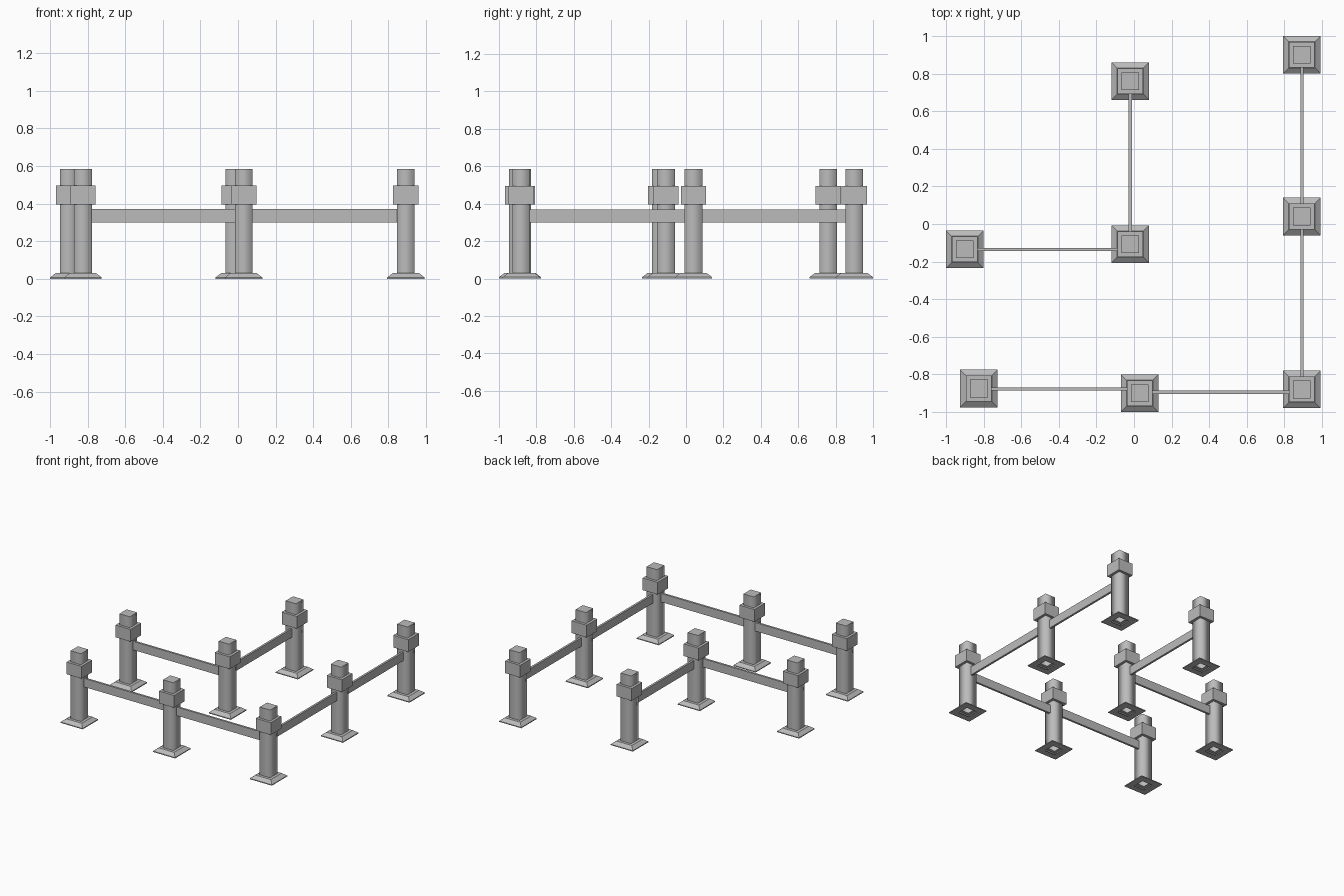
import bpy
import bmesh

cube = bpy.data.objects.get("Cube")
if cube:
    bpy.data.objects.remove(cube, do_unlink=True)

stone = bpy.data.materials.new("stone_grey")
stone.use_nodes = True
GREY = (0.5, 0.5, 0.5, 1)
stone.diffuse_color = GREY
stone.node_tree.nodes["Principled BSDF"].inputs["Base Color"].default_value = GREY

SHAFT, COLLAR, BASE = 0.047, 0.068, 0.1
# Half width and height, from the underside opening up to the cap
PROFILE = [(SHAFT, 0), (BASE, 0), (BASE, 0.007), (0.07, 0.03), (SHAFT, 0.03),
           (SHAFT, 0.395), (COLLAR, 0.395), (COLLAR, 0.495), (SHAFT, 0.495),
           (SHAFT, 0.585)]
CORNERS = [(-1, -1), (1, -1), (1, 1), (-1, 1)]


def finish(name, bm, location=(0, 0, 0)):
    mesh = bpy.data.meshes.new(name)
    bm.to_mesh(mesh)
    bm.free()
    mesh.materials.append(stone)
    obj = bpy.data.objects.new(name, mesh)
    obj.location = location
    bpy.context.collection.objects.link(obj)
    return obj


def make_post(name, x, y):
    """Square post: flared foot, shaft, collar and cap in one skin."""
    bm = bmesh.new()
    rings = [[bm.verts.new((cx * r, cy * r, z)) for cx, cy in CORNERS]
             for r, z in PROFILE]
    for low, high in zip(rings, rings[1:]):
        for i in range(4):
            j = (i + 1) % 4
            face = bm.faces.new((low[i], low[j], high[j], high[i]))
            # Shaft and cap walls are softly shaded round their corners
            wall = abs(low[i].co.x) == abs(high[i].co.x)
            face.smooth = wall and abs(abs(low[i].co.x) - SHAFT) < 0.001
    bm.faces.new(rings[-1])
    for edge in bm.edges:
        a, b = edge.verts
        edge.smooth = abs(a.co.z - b.co.z) > 0.05
    finish(name, bm, (x, y, 0))


def make_rail(name, start, end):
    """Thin flat board along x or y, its ends buried in the posts."""
    bm = bmesh.new()
    bmesh.ops.create_cube(bm, size=1)
    size = [max(abs(b - a), 0.017) for a, b in zip(start, end)] + [0.07]
    bmesh.ops.scale(bm, vec=size, verts=bm.verts)
    middle = [(a + b) / 2 for a, b in zip(start, end)] + [0.335]
    finish(name, bm, middle)


posts = {
    "inner_left_end": (0.893, 0.9),
    "side_middle": (0.893, 0.04),
    "front_corner": (0.893, -0.88),
    "front_middle": (0.03, -0.9),
    "front_end": (-0.825, -0.875),
    "inner_end": (-0.9, -0.135),
    "inner_corner": (-0.02, -0.107),
    "inner_back_end": (-0.02, 0.76),
}
for label, (x, y) in posts.items():
    make_post(label + "_post", x, y)

# Rails overlap each post by a little
make_rail("side_back_rail", (0.893, 0.06), (0.893, 0.87))
make_rail("side_front_rail", (0.893, -0.86), (0.893, 0.02))
make_rail("front_left_rail", (0.05, -0.895), (0.87, -0.895))
make_rail("front_right_rail", (-0.8, -0.877), (0.01, -0.877))
make_rail("inner_front_rail", (-0.88, -0.135), (-0.04, -0.135))
make_rail("inner_side_rail", (-0.02, -0.08), (-0.02, 0.74))
